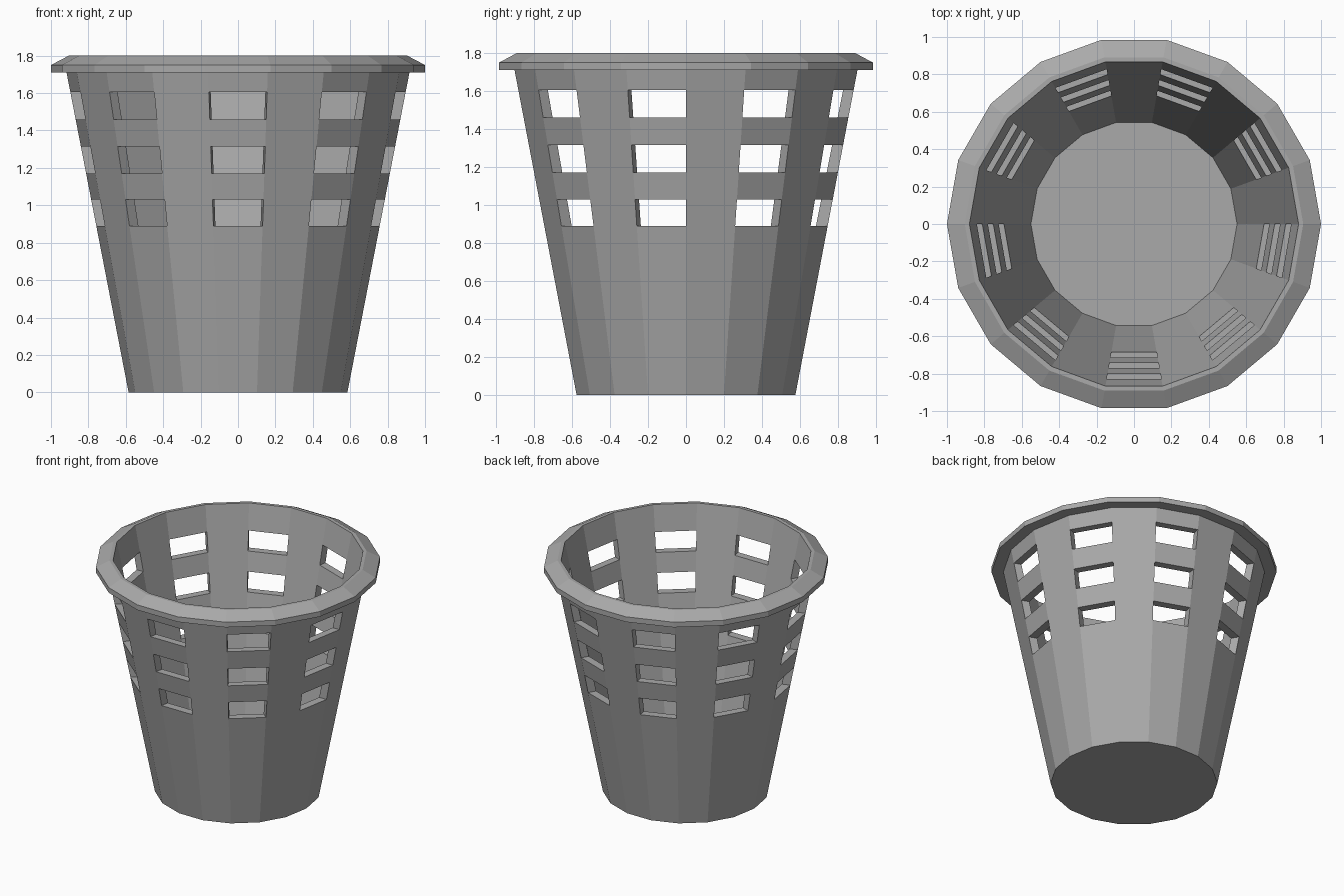
import bpy, bmesh
from math import cos, sin, radians

if "Cube" in bpy.data.objects:
    bpy.data.objects.remove(bpy.data.objects["Cube"])

SIDES = 18
LEVELS = [0.89, 1.03, 1.17, 1.315, 1.46, 1.605]   # window sills and heads


def outer_r(z):
    return 0.585 + 0.194 * z


def inner_r(z):
    return 0.88 - 0.203 * (1.8 - z)


bm = bmesh.new()


def ring(r, z):
    return [bm.verts.new((r * cos(radians(20 * i)), r * sin(radians(20 * i)), z))
            for i in range(SIDES)]


def quad(a, b, i):
    j = (i + 1) % SIDES
    bm.faces.new((a[i], a[j], b[j], b[i]))


def band(a, b, windows=False):
    # strip of facets; window rows leave out every other facet
    for i in range(SIDES):
        if not (windows and i % 2):
            quad(a, b, i)


# Outer and inner wall, both listed from bottom to top
outer = [ring(outer_r(z), z) for z in [0] + LEVELS + [1.71]]
inner = [ring(inner_r(z), z) for z in [0.18] + LEVELS + [1.8]]
for wall in (outer, inner):
    for k in range(7):
        band(wall[k], wall[k + 1], k % 2 == 1)

# Rim joining the two walls
rim = [outer[-1]] + [ring(r, z) for r, z in [(1, 1.71), (1, 1.75), (0.905, 1.8)]] + [inner[-1]]
for a, b in zip(rim, rim[1:]):
    band(a, b)

# Window reveals through the wall thickness
for k in (1, 3, 5):
    for i in range(1, SIDES, 2):
        quad(outer[k], inner[k], i)
        quad(outer[k + 1], inner[k + 1], i)
        for s in (i, (i + 1) % SIDES):
            bm.faces.new((outer[k][s], outer[k + 1][s], inner[k + 1][s], inner[k][s]))

# Underside and floor
bm.faces.new(outer[0])
bm.faces.new(inner[0])
bmesh.ops.recalc_face_normals(bm, faces=bm.faces)

mesh = bpy.data.meshes.new("basket")
bm.to_mesh(mesh)
bm.free()
basket = bpy.data.objects.new("basket", mesh)
bpy.context.collection.objects.link(basket)

# Dark grey plastic
mat = bpy.data.materials.new("dark_grey")
mat.diffuse_color = (0.4, 0.4, 0.4, 1)
mat.use_nodes = True
mat.node_tree.nodes["Principled BSDF"].inputs["Base Color"].default_value = mat.diffuse_color
mesh.materials.append(mat)
